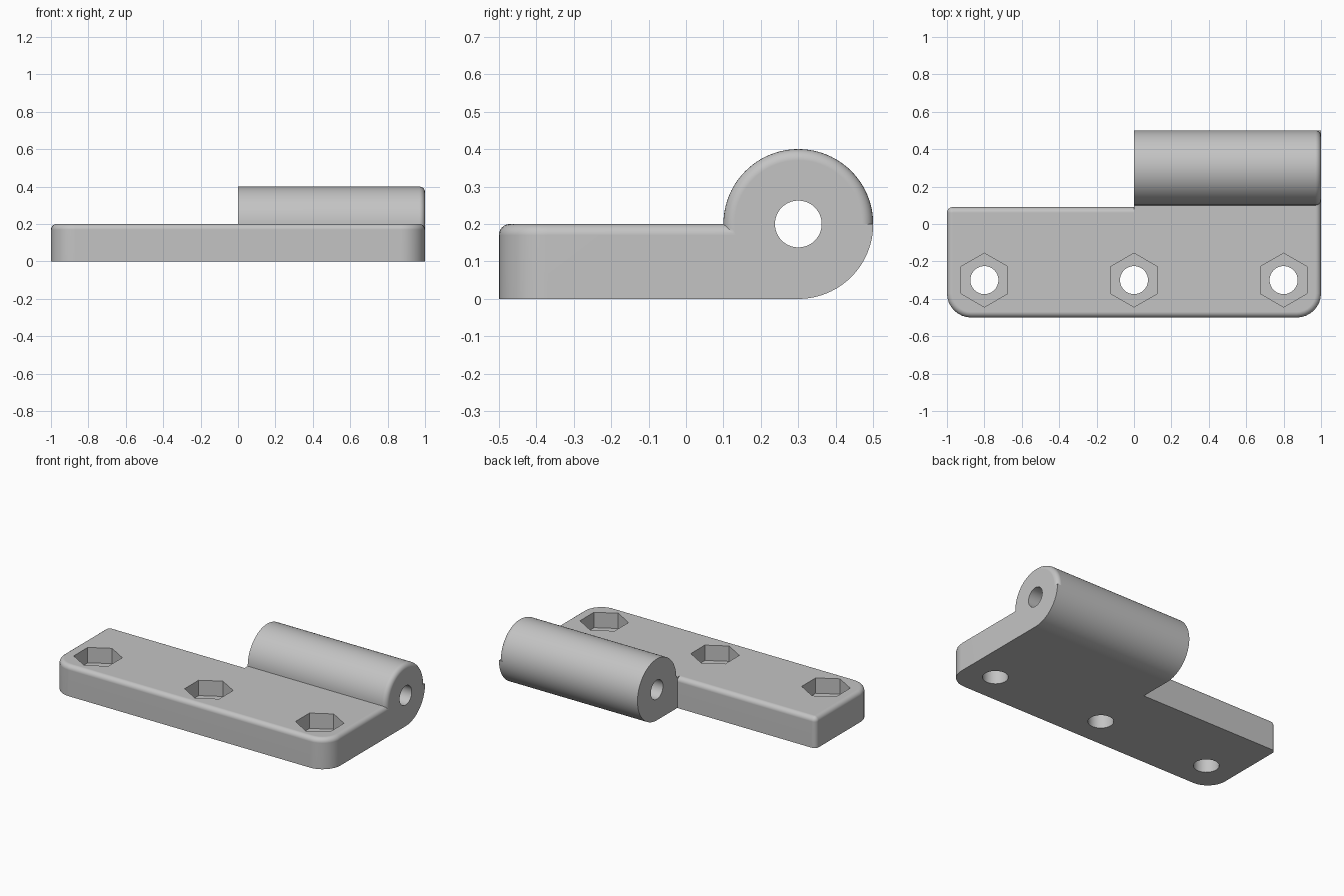
import bpy, bmesh
from math import sin, cos, pi
from mathutils import Matrix, Vector

if "Cube" in bpy.data.objects:
    bpy.data.objects.remove(bpy.data.objects["Cube"])

FILLET, STEPS = 0.03, 6
AXIS = Vector((0, 0.3, 0.2))      # pin axis of the knuckle

grey = bpy.data.materials.new("plain grey")
grey.use_nodes = True
grey.diffuse_color = (0.55, 0.55, 0.55, 1)
grey.node_tree.nodes["Principled BSDF"].inputs["Base Color"].default_value = grey.diffuse_color


def arc_steps(n=STEPS):
    return [pi / 2 * i / n for i in range(n + 1)]


def skin(name, rings, hidden=False):
    """Closed solid through a stack of equal-sized rings."""
    bm = bmesh.new()
    loops = [[bm.verts.new(p) for p in ring] for ring in rings]
    for a, b in zip(loops, loops[1:]):
        for i in range(len(a)):
            j = (i + 1) % len(a)
            bm.faces.new((a[i], a[j], b[j], b[i]))
    bm.faces.new(loops[0][::-1])
    bm.faces.new(loops[-1])
    bmesh.ops.remove_doubles(bm, verts=bm.verts, dist=1e-5)
    bmesh.ops.recalc_face_normals(bm, faces=bm.faces)
    mesh = bpy.data.meshes.new(name)
    bm.to_mesh(mesh)
    bm.free()
    mesh.materials.append(grey)
    obj = bpy.data.objects.new(name, mesh)
    bpy.context.collection.objects.link(obj)
    obj.hide_render = hidden
    return obj


def plate_ring(inset, z):
    """Rounded rectangle: wide corners in front, tight ones behind."""
    pts = []
    corners = [(1, 0.09, 0.03), (-1, 0.09, 0.03), (-1, -0.5, 0.13), (1, -0.5, 0.13)]
    for k, (x, y, r) in enumerate(corners):
        cx = x - r if x > 0 else x + r
        cy = y - r if y > 0 else y + r
        for a in arc_steps(8):
            t = a + k * pi / 2
            pts.append((cx + (r - inset) * cos(t), cy + (r - inset) * sin(t), z))
    return pts


def x_ring(r, x, start=0, span=2 * pi, n=96):
    """Circle around the pin axis."""
    return [AXIS + Vector((x, r * cos(start + span * i / n), r * sin(start + span * i / n)))
            for i in range(n)]


def z_ring(r, x, z, n):
    return [(x + r * sin(2 * pi * i / n), -0.3 + r * cos(2 * pi * i / n), z) for i in range(n)]


# Plate with a filleted top rim
rings = [plate_ring(0, 0)]
rings += [plate_ring(FILLET * (1 - cos(a)), 0.2 - FILLET + FILLET * sin(a)) for a in arc_steps()]
leaf = skin("hinge_leaf", rings)

# Web joining plate and knuckle, filleted along the outer end
profile = [(0, 0), (1, 0)]
profile += [(1 - FILLET + FILLET * cos(a), 0.2 - FILLET + FILLET * sin(a)) for a in arc_steps()]
profile += [(0, 0.2)]
web = skin("web", [[(x, y, z) for x, z in profile] for y in (-0.2, 0.3)], True)

# Knuckle barrel with a filleted outer end
rings = [x_ring(0.2, 0)]
rings += [x_ring(0.2 - FILLET + FILLET * cos(a), 1 - FILLET + FILLET * sin(a)) for a in arc_steps()]
barrel = skin("barrel", rings, True)

# Lower back quarter of the barrel keeps a sharp end
quarter = [[AXIS + Vector((x, 0, 0))] + x_ring(0.2, x, -pi / 2, pi / 2, 24)
           + [AXIS + Vector((x, 0.2, 0))] for x in (0, 1)]
lower = skin("barrel_underside", quarter, True)

# Cutters: pin bore, screw holes and hexagonal nut pockets
cutters = [skin("pin_bore", [x_ring(0.0625, x, n=48) for x in (-0.1, 1.1)], True)]
for x in (-0.8, 0, 0.8):
    cutters.append(skin("screw_hole", [z_ring(0.075, x, z, 48) for z in (-0.1, 0.3)], True))
    cutters.append(skin("nut_pocket", [z_ring(0.144, x, z, 6) for z in (0.1, 0.3)], True))

# Combine the parts, then bake the result and drop the helpers
bpy.context.view_layer.objects.active = leaf
leaf.select_set(True)
for other, mode in [(o, "UNION") for o in (web, barrel, lower)] + [(c, "DIFFERENCE") for c in cutters]:
    mod = leaf.modifiers.new(other.name, "BOOLEAN")
    mod.operation, mod.solver, mod.object = mode, "EXACT", other
    bpy.ops.object.modifier_apply(modifier=mod.name)
    bpy.data.objects.remove(other)

# Smooth the fillets and bores, keep hard edges crisp
bpy.ops.object.shade_smooth_by_angle(angle=pi / 7)
normals = leaf.modifiers.new("weighted_normals", "WEIGHTED_NORMAL")
normals.keep_sharp = True
